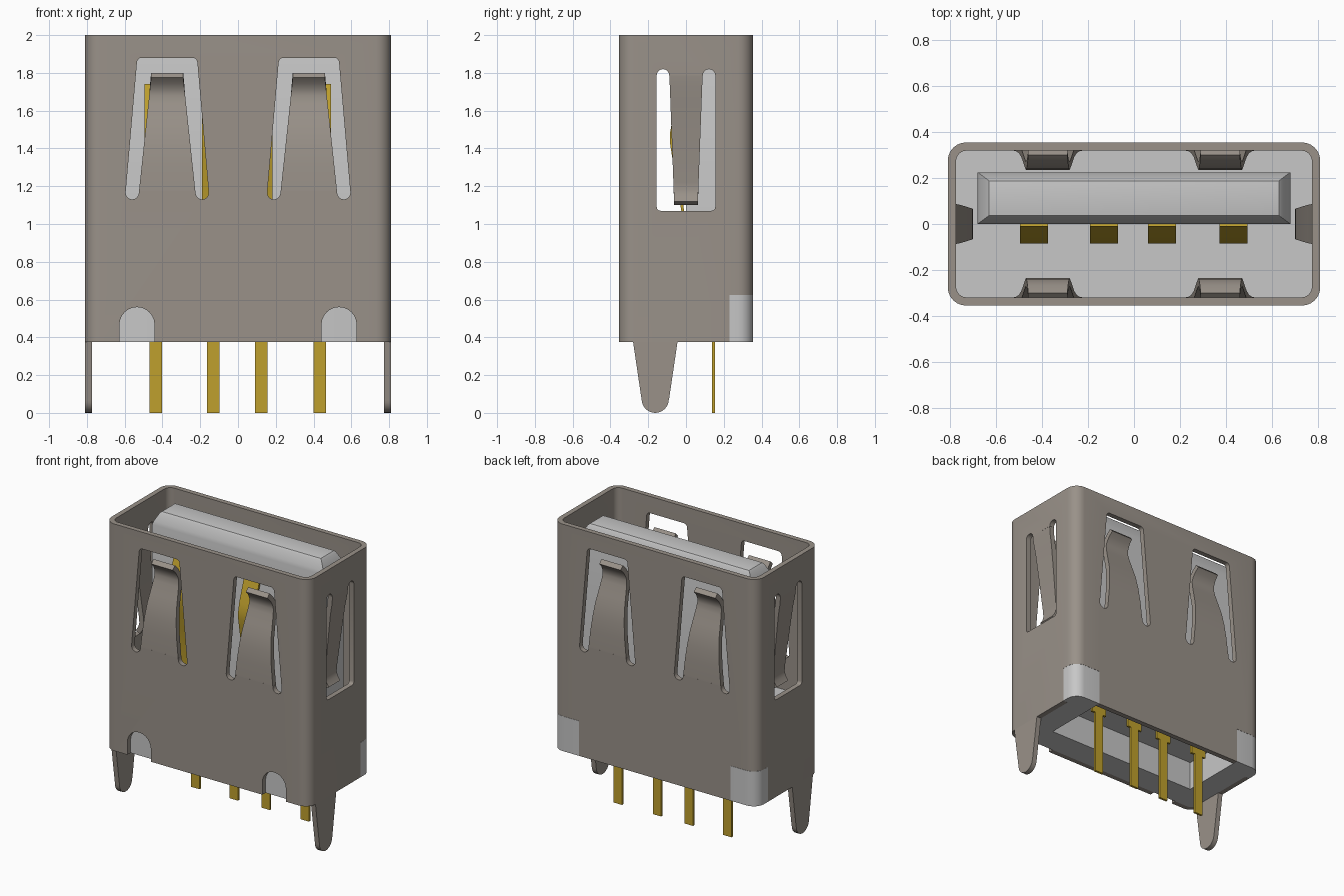
import bpy, bmesh
from math import sin, cos, pi, radians
from mathutils import Matrix, Vector

if "Cube" in bpy.data.objects:
    bpy.data.objects.remove(bpy.data.objects["Cube"])


def material(name, rgb):
    m = bpy.data.materials.new(name)
    m.use_nodes = True
    m.diffuse_color = (*rgb, 1)
    bsdf = m.node_tree.nodes["Principled BSDF"]
    bsdf.inputs["Base Color"].default_value = (*rgb, 1)
    bsdf.inputs["Roughness"].default_value = 0.6
    return m


STEEL = material("warm grey steel", (0.32, 0.285, 0.25))
PLASTIC = material("light grey plastic", (0.57, 0.57, 0.57))
GOLD = material("gold", (0.52, 0.35, 0.026))


def finish(name, bm, mat):
    bmesh.ops.recalc_face_normals(bm, faces=bm.faces)
    me = bpy.data.meshes.new(name)
    bm.to_mesh(me)
    bm.free()
    me.materials.append(mat)
    ob = bpy.data.objects.new(name, me)
    bpy.context.collection.objects.link(ob)
    return ob


def prism(name, pts, axis, a, b, mat=STEEL):
    """Extrude a 2D outline along an axis from a to b."""
    def place(p, t):
        return {"x": (t, p[0], p[1]), "y": (p[0], t, p[1]), "z": (p[0], p[1], t)}[axis]
    bm = bmesh.new()
    lo = [bm.verts.new(place(p, a)) for p in pts]
    hi = [bm.verts.new(place(p, b)) for p in pts]
    bm.faces.new(lo)
    bm.faces.new(hi)
    for i in range(len(pts)):
        j = (i + 1) % len(pts)
        bm.faces.new((lo[i], lo[j], hi[j], hi[i]))
    return finish(name, bm, mat)


def rect(x0, x1, y0, y1):
    return [(x0, y0), (x1, y0), (x1, y1), (x0, y1)]


def arc(cx, cy, r, start, end, n=8):
    return [(cx + r * cos(radians(start + (end - start) * i / n)),
             cy + r * sin(radians(start + (end - start) * i / n))) for i in range(n + 1)]


def round_rect(hx, hy, r):
    out = []
    for k, (sx, sy) in enumerate(((1, 1), (-1, 1), (-1, -1), (1, -1))):
        out += arc(sx * (hx - r), sy * (hy - r), r, 90 * k, 90 * k + 90, 6)
    return out


def boolean(ob, cutter, op="DIFFERENCE"):
    mod = ob.modifiers.new("cut", "BOOLEAN")
    mod.object, mod.operation, mod.solver = cutter, op, "EXACT"
    dg = bpy.context.evaluated_depsgraph_get()
    me = bpy.data.meshes.new_from_object(ob.evaluated_get(dg))
    ob.modifiers.clear()
    ob.data = me
    bpy.data.objects.remove(cutter)


def ribbon(name, path, half0, half1, thick, mat, turn=0, shift=0):
    """Bent sheet strip: path of (y, z), half width tapering with height."""
    bm = bmesh.new()
    z0, z1 = path[0][1], path[-1][1]
    rings = []
    for i, (y, z) in enumerate(path):
        p, q = path[max(i - 1, 0)], path[min(i + 1, len(path) - 1)]
        n = Vector((q[1] - p[1], p[0] - q[0])).normalized() * thick
        w = half0 + (half1 - half0) * (z - z0) / (z1 - z0)
        rings.append([bm.verts.new(c) for c in (
            (shift - w, y, z), (shift + w, y, z),
            (shift + w, y + n.x, z + n.y), (shift - w, y + n.x, z + n.y))])
    for a, b in zip(rings, rings[1:]):
        for k in range(4):
            bm.faces.new((a[k], a[(k + 1) % 4], b[(k + 1) % 4], b[k]))
    bm.faces.new(rings[0])
    bm.faces.new(rings[-1])
    bm.transform(Matrix.Rotation(radians(turn), 4, "Z"))
    return finish(name, bm, mat)


HX, HY, T, BASE, TOP = 0.81, 0.355, 0.036, 0.375, 2.0
outer = round_rect(HX, HY, 0.08)
inner = round_rect(HX - T, HY - T, 0.045)

# Metal shell tube
shell = prism("shell", outer, "z", BASE, TOP)
boolean(shell, prism("cutter", inner, "z", 0, 3))

# Spring windows through front and back
for c in (-0.375, 0.375):
    pts = [(c - 0.15, 1.175)] + [(c + 0.15, 1.175)]
    pts += arc(c + 0.185, 1.165, 0.035, 180, 360)
    pts += arc(c + 0.135, 1.855, 0.025, 0, 90, 4)
    pts += arc(c - 0.135, 1.855, 0.025, 90, 180, 4)
    pts += arc(c - 0.185, 1.165, 0.035, 180, 360)
    boolean(shell, prism("cutter", pts, "y", -1, 1))

# Spring windows through both sides
pts = arc(-0.135, 1.09, 0.02, 180, 270, 4) + arc(0.135, 1.09, 0.02, 270, 360, 4)
pts += arc(0.122, 1.787, 0.033, 0, 180) + arc(-0.122, 1.787, 0.033, 0, 180)
boolean(shell, prism("cutter", pts, "x", -1, 1))

# Front arches and rear corner notches at the lower edge
for s in (-1, 1):
    c = s * 0.535
    pts = [(c - 0.093, 0.3), (c + 0.093, 0.3)] + arc(c, 0.467, 0.093, 0, 180, 12)
    boolean(shell, prism("cutter", pts, "y", -1, 0))
    notch = rect(*sorted((s * 0.6, s)), 0.23, 0.5)
    boolean(shell, prism("cutter", notch, "z", 0.2, 0.625))

# Mounting legs
for side, s in (("right", -1), ("left", 1)):
    pts = [(-0.28, BASE), (-0.235, 0.07)] + arc(-0.163, 0.072, 0.072, 180, 360, 12)
    pts += [(-0.09, 0.07), (-0.045, BASE)]
    prism(side + "_mounting_leg", pts, "x", *sorted((s * (HX - T), s * HX)))

# Bent springs: two on each broad face, one on each side
broad = [(-0.355, 1.165), (-0.352, 1.3), (-0.343, 1.4), (-0.327, 1.49), (-0.305, 1.56),
         (-0.28, 1.64), (-0.271, 1.68), (-0.276, 1.71), (-0.295, 1.745), (-0.325, 1.775)]
for face, turn in (("front", 0), ("back", 180)):
    for i, c in enumerate((-0.375, 0.375)):
        ribbon(f"{face}_spring_{i + 1}", broad, 0.15, 0.085, T, STEEL, turn, c)
narrow = [(-0.765, 1.12), (-0.745, 1.15), (-0.736, 1.18), (-0.738, 1.22), (-0.765, 1.45),
          (-0.79, 1.65), (-0.806, 1.74), (-0.81, 1.79)]
for side, turn in (("left", 90), ("right", -90)):
    ribbon(side + "_side_spring", narrow, 0.063, 0.088, T, STEEL, turn)

# Plastic housing, hollow underneath and open at the rear
housing = prism("housing", inner, "z", BASE, 0.9, PLASTIC)
boolean(housing, prism("cutter", rect(-0.6, 0.6, -0.13, 0.5), "z", 0.2, 0.58))

# Rear corner blocks of the housing, flush with the shell
for side, s in (("right", -1), ("left", 1)):
    block = prism(side + "_corner_block", outer, "z", BASE, 0.624, PLASTIC)
    box = rect(*sorted((s * 0.601, s)), 0.231, 0.5)
    boolean(block, prism("cutter", box, "z", 0, 1), "INTERSECT")

# Tongue with a chamfered tip
bm = bmesh.new()
rings = []
for inset, z in ((0, 0.88), (0, 1.875), (0.008, 1.9), (0.038, 1.955), (0.05, 1.967), (0.065, 1.97)):
    rings.append([bm.verts.new((x, y, z)) for x, y in
                  rect(-0.68 + inset, 0.68 - inset, inset * 0.75, 0.225 - inset * 0.75)])
for a, b in zip(rings, rings[1:]):
    for k in range(4):
        bm.faces.new((a[k], a[(k + 1) % 4], b[(k + 1) % 4], b[k]))
bm.faces.new(rings[0])
bm.faces.new(rings[-1])
finish("tongue", bm, PLASTIC)

# Contacts with their solder pins
bow = [(-0.016, 0.88), (-0.022, 1.05), (-0.045, 1.2), (-0.074, 1.36), (-0.085, 1.43),
       (-0.085, 1.48), (-0.074, 1.54), (-0.03, 1.67), (-0.01, 1.74)]
for i, c in enumerate((-0.435, -0.13, 0.122, 0.432)):
    ribbon(f"contact_{i + 1}", bow, 0.061, 0.061, 0.015, GOLD, 0, c)
    pin = [(c - 0.033, 0), (c + 0.033, 0), (c + 0.033, 0.45), (c + 0.06, 0.45),
           (c + 0.06, 0.6), (c - 0.06, 0.6), (c - 0.06, 0.45), (c - 0.033, 0.45)]
    prism(f"pin_{i + 1}", pin, "y", 0.138, 0.154, GOLD)

# Smooth the bends, keep the edges crisp
for ob in bpy.context.collection.objects:
    if ob.type == "MESH":
        bpy.ops.object.select_all(action="DESELECT")
        ob.select_set(True)
        bpy.context.view_layer.objects.active = ob
        bpy.ops.object.shade_smooth_by_angle(angle=radians(28))
